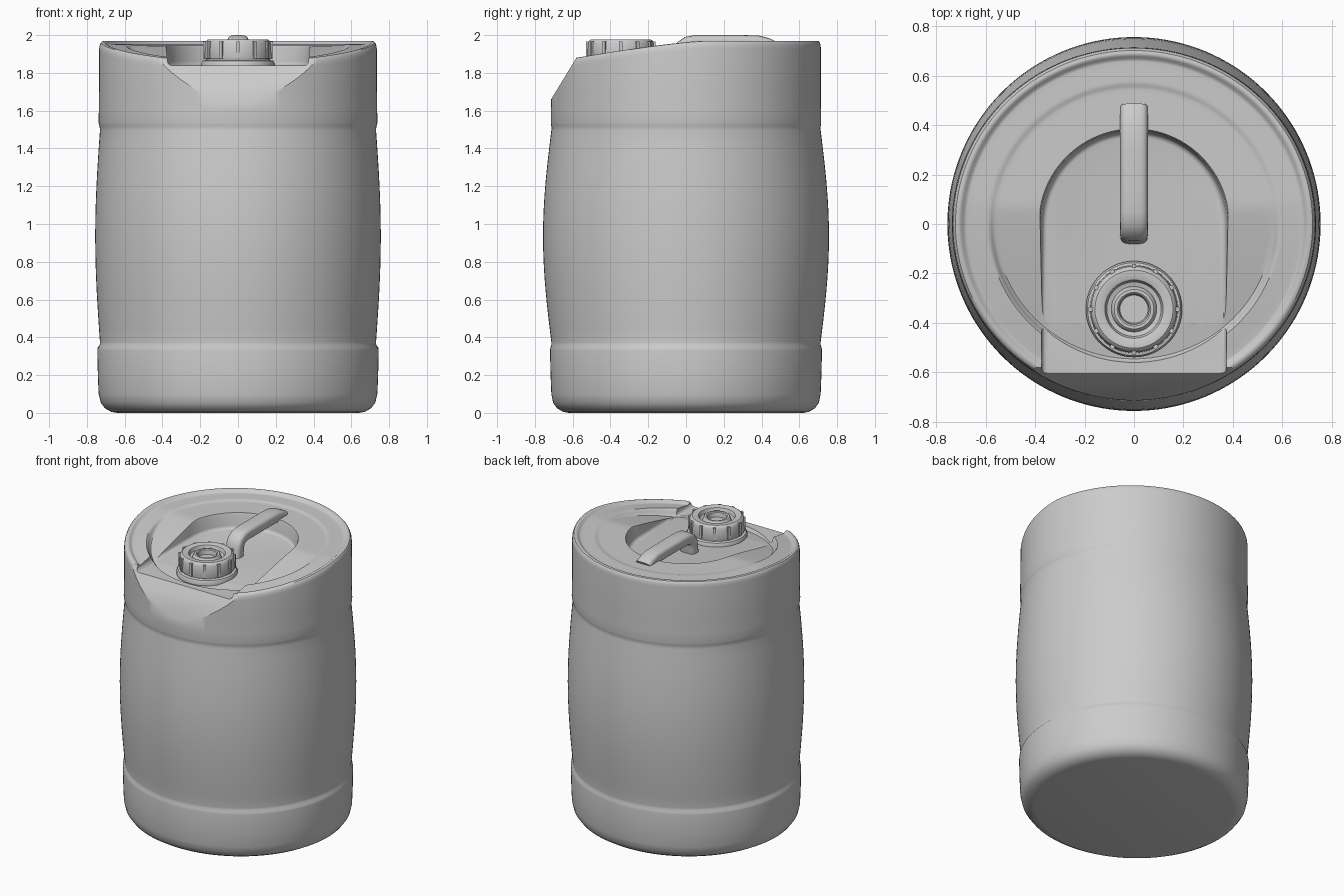
import bpy, bmesh
from math import sin, cos, pi, atan2, copysign

if "Cube" in bpy.data.objects:
    bpy.data.objects.remove(bpy.data.objects["Cube"])


def loft(name, rings, angle=35):
    """Skin a stack of equal-sized point rings and cap both ends."""
    bm = bmesh.new()
    vs = [[bm.verts.new(p) for p in ring] for ring in rings]
    n = len(vs[0])
    for a, b in zip(vs, vs[1:]):
        for i in range(n):
            j = (i + 1) % n
            bm.faces.new((a[i], a[j], b[j], b[i]))
    bm.faces.new(vs[0][::-1])
    bm.faces.new(vs[-1])
    bmesh.ops.recalc_face_normals(bm, faces=bm.faces)
    me = bpy.data.meshes.new(name)
    bm.to_mesh(me)
    bm.free()
    ob = bpy.data.objects.new(name, me)
    bpy.context.collection.objects.link(ob)
    if angle:
        smooth(ob, angle)
    return ob


def smooth(ob, angle):
    bpy.ops.object.select_all(action='DESELECT')
    ob.select_set(True)
    bpy.context.view_layer.objects.active = ob
    bpy.ops.object.shade_smooth_by_angle(angle=angle * pi / 180)


def cut(ob, cutter):
    cutter.hide_render = True
    m = ob.modifiers.new("cut", 'BOOLEAN')
    m.operation, m.solver, m.object = 'DIFFERENCE', 'EXACT', cutter
    bpy.context.view_layer.objects.active = ob
    bpy.ops.object.modifier_apply(modifier=m.name)
    bpy.data.objects.remove(cutter)


def step(a, b, v):
    t = min(1, max(0, (v - a) / (b - a)))
    return t * t * (3 - 2 * t)


# --- drum body: elliptical bands, round belly, sculpted top ---
N = 144
ANG = [2 * pi * i / N for i in range(N)]
RX, RY = 0.735, 0.714


def rim_z(y):
    u = max(0, (0.1 - y) / 0.68)
    return 1.97 - 0.09 * u ** 1.3


def top_z(t, y):
    z = rim_z(y) - 0.018 * (1 - step(0.925, 0.965, t))
    sink = 0.007 + 0.045 * max(0, min(1, (0.06 - y) / 0.46))
    return z - sink * (1 - step(0.765, 0.805, t))


wall = [(0, .64, .62), (.006, .672, .652), (.025, .705, .683), (.055, .727, .704),
        (.10, .738, .713), (.2, .742, .717), (.33, .745, .72), (.345, .743, .718),
        (.36, .732, .713)]
for i in range(17):
    s = i / 16
    b = sin(pi * s)
    wall.append((.375 + 1.12 * s, .731 + .025 * b, .713 + .044 * b))
wall += [(1.51, .732, .711), (1.522, .735, .714), (1.535, .738, .716), (1.6, .737, .715), (1.7, .736, .714)]
rings = [[(rx * cos(a), ry * sin(a), z) for a in ANG] for z, rx, ry in wall]
# rounded shoulder following the dipping rim
for t, dz in ((1, .04), (.998, .022), (.992, .009), (.984, .002)):
    rings.append([(RX * t * cos(a), RY * t * sin(a), rim_z(RY * t * sin(a)) - dz) for a in ANG])
for t in (.972, .965, .958, .95, .94, .93, .922, .89, .85, .82, .805, .795, .785, .775,
          .765, .74, .7, .65, .6, .55, .5, .45, .4, .3, .2, .1, .03):
    rings.append([(RX * t * cos(a), RY * t * sin(a), top_z(t, RY * t * sin(a))) for a in ANG])
body = loft("drum_body", rings, 0)


# arched recess open to the front
def arch(r, z):
    pts = [(r * cos(pi * i / 48), r * sin(pi * i / 48), z) for i in range(49)]
    return pts + [(-r, -0.9, z), (r, -0.9, z)]


cut(body, loft("recess_cutter", [arch(r, z) for r, z in (
    (.352, 1.84), (.362, 1.843), (.37, 1.851), (.373, 1.861), (.38, 1.93), (.39, 1.955), (.41, 1.98), (.41, 2.2))], 0))

# slanted pouring chamfer at the front
wedge = [(-0.717, 1.655), (-0.556, 1.92), (-0.5, 2.1), (-1.0, 2.1), (-1.0, 1.655)]
cut(body, loft("chamfer_cutter", [[(x, y, z) for y, z in wedge] for x in (-.9, .9)], 0))
smooth(body, 35)

# --- carrying handle: rounded bar swept over the recess ---
path = [(.47, 1.925), (.43, 1.945), (.38, 1.958), (.3, 1.96), (.15, 1.96), (.05, 1.96),
        (.01, 1.953), (-.018, 1.935), (-.03, 1.91), (-.034, 1.88), (-.036, 1.86), (-.042, 1.83)]
rings = []
for k, (y, z) in enumerate(path):
    y0, z0 = path[max(0, k - 1)]
    y1, z1 = path[min(len(path) - 1, k + 1)]
    f = atan2(z1 - z0, y0 - y1)
    ring = []
    for i in range(32):
        c, s = cos(2 * pi * i / 32), sin(2 * pi * i / 32)
        u = .056 * copysign(abs(c) ** .55, c)
        v = .04 * copysign(abs(s) ** .65, s)
        ring.append((u, y + v * sin(f), z + v * cos(f)))
    rings.append(ring)
loft("carry_handle", rings, 50)


# --- neck and screw cap ---
def lathe(name, prof, n=64):
    return loft(name, [[(r * cos(2 * pi * i / n), -.345 + r * sin(2 * pi * i / n), z)
                        for i in range(n)] for r, z in prof])


lathe("neck_flange", [(.195, 1.83), (.195, 1.85), (.188, 1.864), (.17, 1.868), (.16, 1.9)])
lathe("screw_cap", [(.165, 1.872), (.176, 1.874), (.178, 1.88), (.174, 1.955), (.168, 1.97), (.158, 1.977),
                    (.125, 1.977), (.118, 1.973), (.11, 1.95), (.092, 1.945), (.086, 1.965), (.08, 1.97),
                    (.068, 1.97), (.062, 1.965), (.057, 1.935)])

# grip ribs around the cap
for i in range(12):
    a = 2 * pi * i / 12
    bpy.ops.mesh.primitive_cube_add(size=1, location=(.173 * cos(a), -.345 + .173 * sin(a), 1.922),
                                    rotation=(0, 0, a))
    rib = bpy.context.object
    rib.name = f"cap_rib_{i + 1}"
    rib.scale = (.022, .018, .09)
    bev = rib.modifiers.new("soft", 'BEVEL')
    bev.width, bev.segments = .003, 2
